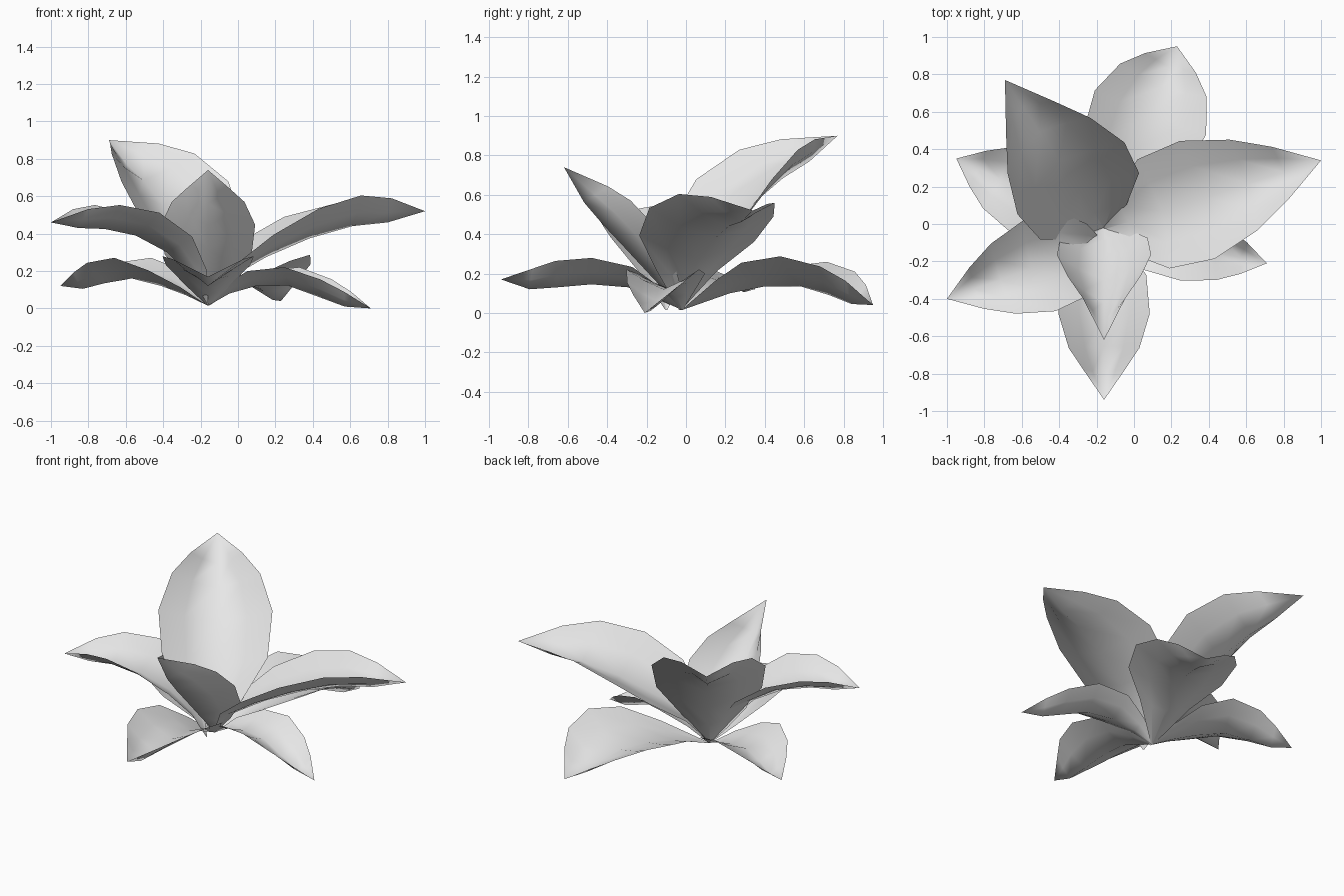
import bpy
import bmesh
from mathutils import Vector

cube = bpy.data.objects.get("Cube")
if cube:
    bpy.data.objects.remove(cube, do_unlink=True)

# Single pale leaf colour
pale = bpy.data.materials.new("pale_grey")
pale.use_nodes = True
pale.diffuse_color = (0.8, 0.8, 0.8, 1)
pale.node_tree.nodes["Principled BSDF"].inputs["Base Color"].default_value = (0.8, 0.8, 0.8, 1)

# Shared blade outline: position along the leaf, half width, lift of the rim
STATIONS = [0, 0.1, 0.25, 0.45, 0.65, 0.82, 1]
HALF_WIDTH = [0.005, 0.13, 0.245, 0.265, 0.205, 0.12, 0]
RIM_LIFT = [0, 0.06, 0.11, 0.14, 0.14, 0.11, 0]
ACROSS = [-1, -0.55, 0, 0.55, 1]
UP = Vector((0, 0, 1))


def leaf(name, tip, heights, size, width=1.0, lift=1.0, skew=0.0, crowd=1.0, base=(-0.16, -0.02)):
    """Folded blade with raised rims; crowd below 1 makes the tip blunter,
    skew lifts one rim more than the other."""
    start = Vector((*base, 0))
    reach = Vector((*tip, 0)) - start
    forward = reach.normalized()
    side = UP.cross(forward)
    rib = [start + reach * t ** crowd + UP * z for t, z in zip(STATIONS, [0.015] + heights)]
    last = len(rib) - 1
    bm = bmesh.new()
    rows = []
    for i, point in enumerate(rib[:-1]):
        along = (rib[i + 1] - rib[max(i - 1, 0)]).normalized()
        normal = along.cross(side).normalized()
        rise = RIM_LIFT[i] * size * lift
        rows.append([bm.verts.new(point
                                  + side * u * HALF_WIDTH[i] * size * width
                                  + normal * abs(u) ** 1.3 * rise * (1 + skew * u))
                     for u in ACROSS])
    for low, high in zip(rows, rows[1:]):
        for j in range(len(ACROSS) - 1):
            bm.faces.new((low[j + 1], low[j], high[j], high[j + 1]))
    end = bm.verts.new(rib[last])
    for a, b in zip(rows[-1], rows[-1][1:]):
        bm.faces.new((b, a, end))
    # Turn the upper side outwards
    bm.normal_update()
    if sum(f.normal.z * f.calc_area() for f in bm.faces) < 0:
        bmesh.ops.reverse_faces(bm, faces=bm.faces)
    for face in bm.faces:
        face.smooth = True
    mesh = bpy.data.meshes.new(name)
    bm.to_mesh(mesh)
    bm.free()
    mesh.materials.append(pale)
    obj = bpy.data.objects.new(name, mesh)
    bpy.context.collection.objects.link(obj)


# Upper ring of leaves
leaf("upper_back_leaf", (-0.69, 0.77), [0.18, 0.36, 0.55, 0.685, 0.77, 0.9], 1.3, lift=0.93)
leaf("upper_left_leaf", (1, 0.34), [0.17, 0.275, 0.375, 0.44, 0.46, 0.52], 1.24,
     lift=0.83, skew=-0.16, crowd=0.95, base=(-0.16, -0.03))
leaf("upper_front_leaf", (-0.16, -0.62), [0.09, 0.19, 0.32, 0.445, 0.56, 0.74], 0.95,
     lift=1.4, crowd=0.95)
leaf("upper_right_leaf", (-1, -0.4), [0.17, 0.3, 0.39, 0.425, 0.43, 0.46], 0.97,
     lift=0.95, crowd=0.97, base=(-0.16, -0.1))

# Lower ring of leaves
leaf("lower_back_leaf", (0.23, 0.95), [0.1, 0.135, 0.135, 0.09, 0.045, 0.04], 1.05,
     width=1.15, lift=0.95, skew=-0.1, crowd=0.6)
leaf("lower_front_leaf", (-0.16, -0.94), [0.07, 0.13, 0.145, 0.13, 0.12, 0.17], 0.96,
     width=0.96, crowd=0.87)
leaf("lower_left_leaf", (0.71, -0.21), [0.08, 0.12, 0.12, 0.06, 0.01, 0], 0.89,
     width=0.8, lift=0.82, crowd=0.88)
leaf("lower_right_leaf", (-0.95, 0.35), [0.07, 0.12, 0.16, 0.135, 0.105, 0.12], 0.88,
     lift=0.9, crowd=0.83)
